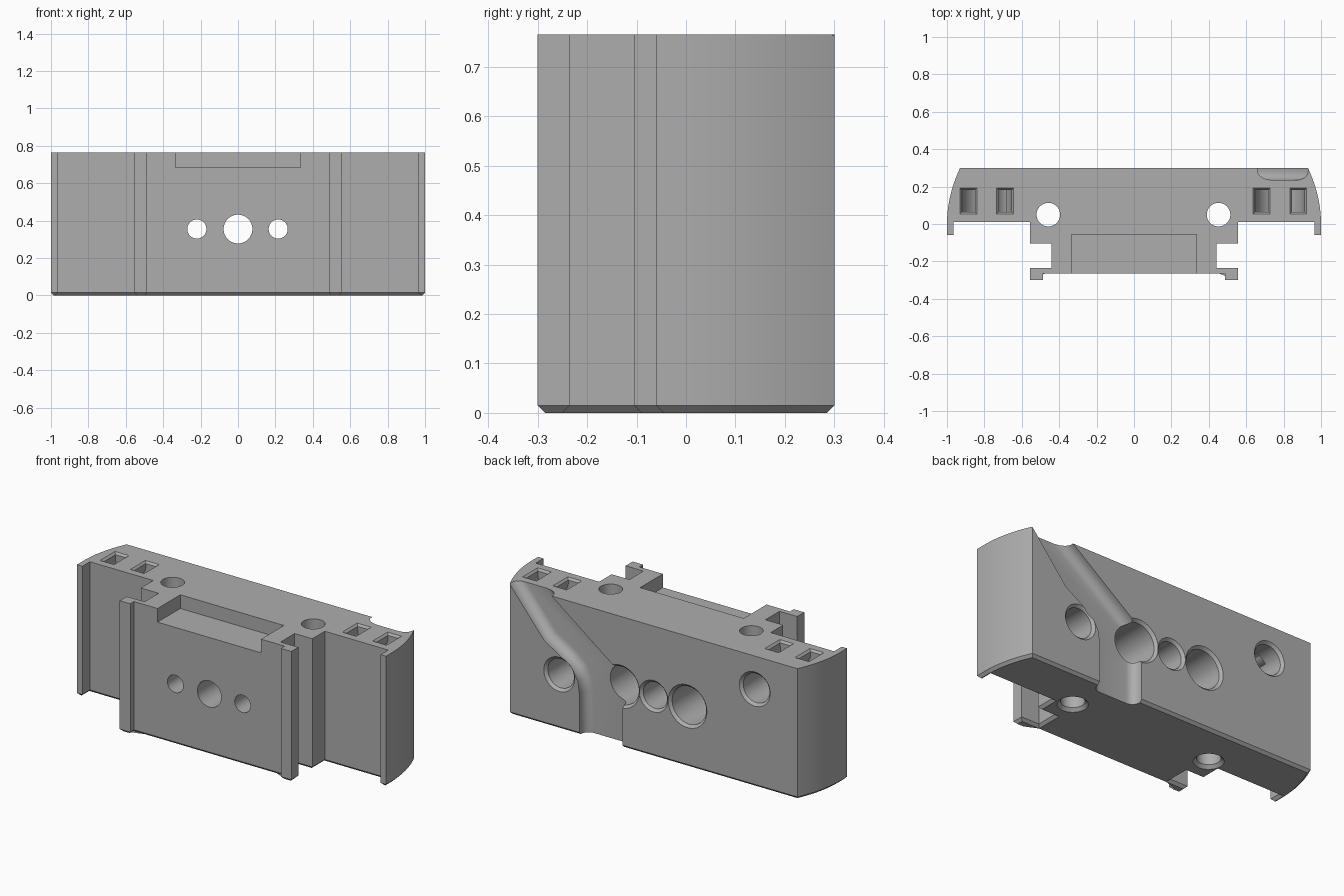
import bpy, bmesh
from math import pi, sin, cos

if "Cube" in bpy.data.objects:
    bpy.data.objects.remove(bpy.data.objects["Cube"], do_unlink=True)

HEIGHT, BACK = 0.765, 0.3
grey = bpy.data.materials.new("plain grey")
grey.use_nodes = True
grey.diffuse_color = (0.42, 0.42, 0.42, 1)
grey.node_tree.nodes["Principled BSDF"].inputs["Base Color"].default_value = grey.diffuse_color


def loft(name, loops, bevel=0, segments=1):
    """Skin a list of matching loops, cap the ends, optionally bevel the first cap."""
    bm = bmesh.new()
    rings = [[bm.verts.new(p) for p in loop] for loop in loops]
    first = bm.faces.new(rings[0])
    bm.faces.new(rings[-1])
    for a, b in zip(rings, rings[1:]):
        for i in range(len(a)):
            j = (i + 1) % len(a)
            bm.faces.new((a[i], a[j], b[j], b[i]))
    bmesh.ops.recalc_face_normals(bm, faces=bm.faces)
    if bevel:
        bmesh.ops.bevel(bm, geom=list(first.edges), offset=bevel, offset_type='OFFSET',
                        segments=segments, profile=0.5, affect='EDGES')
    mesh = bpy.data.meshes.new(name)
    bm.to_mesh(mesh)
    bm.free()
    mesh.materials.append(grey)
    obj = bpy.data.objects.new(name, mesh)
    bpy.context.collection.objects.link(obj)
    return obj


def circle(r, n=64):
    return [(r * cos(2 * pi * i / n), r * sin(2 * pi * i / n)) for i in range(n)]


def rect(x0, x1, y0, y1):
    return [(x0, y0), (x1, y0), (x1, y1), (x0, y1)]


def upright(points, z, x=0, y=0):
    return [(x + u, y + v, z) for u, v in points]


def facing(points, y, x=0, z=0):
    return [(x + u, y, z + v) for u, v in points]


def cut(cutter):
    cutter.hide_render = True
    mod = body.modifiers.new("cut", 'BOOLEAN')
    mod.operation, mod.solver, mod.object = 'DIFFERENCE', 'EXACT', cutter
    bpy.ops.object.select_all(action='DESELECT')
    bpy.context.view_layer.objects.active = body
    body.select_set(True)
    bpy.ops.object.modifier_apply(modifier=mod.name)
    bpy.data.objects.remove(cutter, do_unlink=True)


# Body: mirrored plan outline with curved ends and front rails, chamfered underneath
half = [(1 - 0.07 * (i / 12) ** 2, BACK * i / 12) for i in range(12, -1, -1)]
half += [(1, -0.06), (0.965, -0.06), (0.965, 0.01), (0.555, 0.01), (0.555, -0.105),
         (0.44, -0.105), (0.44, -0.235), (0.555, -0.235), (0.555, -BACK),
         (0.487, -BACK), (0.487, -0.265)]
outline = half + [(-x, y) for x, y in reversed(half)]
body = loft("mounting_block", [upright(outline, 0), upright(outline, HEIGHT)], 0.015)

# Shallow pocket in the top of the front plate
pocket = rect(-0.335, 0.335, -0.4, -0.055)
cut(loft("pocket_cutter", [upright(pocket, 0.685), upright(pocket, 0.9)]))

# Cable groove down the back, with a rounded floor
groove = [(1.0, 0.86), (0.925, 0.755), (0.705, 0.49), (0.58, 0.415), (0.52, 0.365),
          (0.49, 0.31), (0.48, 0.24), (0.48, -0.15), (0.2, -0.15), (0.2, 0.42),
          (0.66, HEIGHT), (0.787, 0.86)]
cut(loft("groove_cutter", [facing(groove, 0.235), facing(groove, 0.4)], 0.05, 6))

# Holes from the back: x, z, radius, floor
for x, z, r, floor in [(-0.22, 0.355, 0.11, -0.1), (0.215, 0.355, 0.11, -0.1),
                       (0, 0.355, 0.077, -0.4), (-0.655, 0.572, 0.085, 0.06),
                       (0.61, 0.32, 0.085, 0.06)]:
    steps = [(floor, r), (BACK - 0.015, r), (BACK + 0.015, r + 0.03)]
    cut(loft("hole_cutter", [facing(circle(s), y, x, z) for y, s in steps]))

# Small screw holes through the front plate
for x in (-0.22, 0.215):
    cut(loft("screw_cutter", [facing(circle(0.051), y, x, 0.355) for y in (-0.4, 0)]))

# Vertical holes, countersunk underneath
for x in (-0.458, 0.452):
    steps = [(-0.02, 0.1), (0.018, 0.063), (0.9, 0.063)]
    cut(loft("rod_cutter", [upright(circle(s), z, x, 0.05) for z, s in steps]))

# Arched strap channels that join each pair of top slots
for middle in (-0.787, 0.78):
    arch = [(0.132, 0.9)]
    for r, turn in ((0.132, 1), (0.064, -1)):
        arch += [(turn * r * cos(pi * i / 24), HEIGHT - 0.03 - r * sin(pi * i / 24))
                 for i in range(25)]
        arch.append((-0.132, 0.9) if turn == 1 else (0.064, 0.9))
        if turn == 1:
            arch.append((-0.064, 0.9))
    cut(loft("strap_cutter", [facing(arch, y, middle) for y in (0.065, 0.181)]))
    for side in (-0.098, 0.098):
        steps = [(HEIGHT - 0.012, 0), (HEIGHT + 0.012, 0.022)]
        cut(loft("slot_rim_cutter",
                 [upright(rect(-0.034 - g, 0.034 + g, -0.058 - g, 0.058 + g),
                          z, middle + side, 0.123) for z, g in steps]))

bpy.ops.object.select_all(action='DESELECT')
bpy.context.view_layer.objects.active = body
body.select_set(True)
bpy.ops.object.shade_smooth_by_angle(angle=pi / 7)
